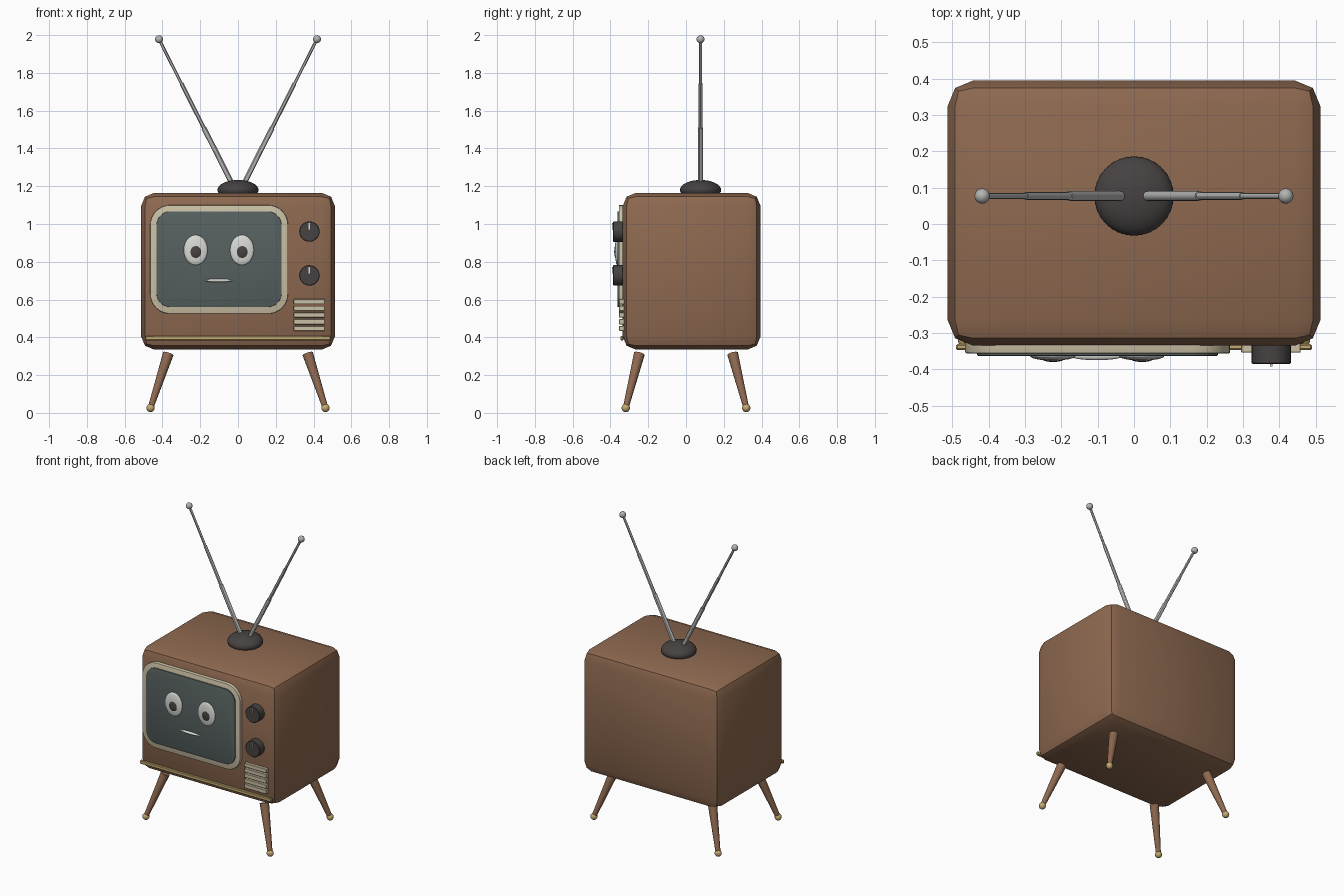
import bpy, bmesh, math
from mathutils import Vector, Matrix

cube = bpy.data.objects.get("Cube")
if cube:
    bpy.data.objects.remove(cube, do_unlink=True)


def material(name, rgb, rough=0.6):
    lin = [((c / 255 + 0.055) / 1.055) ** 2.4 for c in rgb]
    m = bpy.data.materials.new(name)
    m.use_nodes = True
    m.diffuse_color = (*lin, 1)
    bsdf = m.node_tree.nodes["Principled BSDF"]
    bsdf.inputs["Base Color"].default_value = (*lin, 1)
    bsdf.inputs["Roughness"].default_value = rough
    return m


WOOD = material("walnut brown", (142, 105, 80))
CREAM = material("cream", (203, 192, 165))
GLASS = material("screen grey green", (86, 97, 95))
DARK = material("charcoal", (70, 66, 65))
WHITE = material("eye white", (218, 218, 214))
CHROME = material("chrome grey", (178, 180, 178))
BRASS = material("brass", (196, 170, 112))


def finish(name, bm, mat, angle=30):
    bmesh.ops.recalc_face_normals(bm, faces=bm.faces[:])
    me = bpy.data.meshes.new(name)
    bm.to_mesh(me)
    bm.free()
    me.materials.append(mat)
    ob = bpy.data.objects.new(name, me)
    bpy.context.collection.objects.link(ob)
    bpy.ops.object.select_all(action='DESELECT')
    bpy.context.view_layer.objects.active = ob
    ob.select_set(True)
    bpy.ops.object.shade_smooth_by_angle(angle=math.radians(angle))
    return ob


def box(name, lo, hi, mat, bevel=0, segments=1):
    lo, hi = Vector(lo), Vector(hi)
    bm = bmesh.new()
    bmesh.ops.create_cube(bm, size=1, matrix=Matrix.Translation((lo + hi) / 2)
                          @ Matrix.Diagonal((*(hi - lo), 1)))
    if bevel:
        bmesh.ops.bevel(bm, geom=bm.edges[:], offset=bevel, segments=segments,
                        profile=0.5, affect='EDGES')
    return finish(name, bm, mat)


def ball(name, centre, radii, mat, u=24, v=12):
    bm = bmesh.new()
    bmesh.ops.create_uvsphere(bm, u_segments=u, v_segments=v, radius=1,
                              matrix=Matrix.Translation(centre) @ Matrix.Diagonal((*radii, 1)))
    return finish(name, bm, mat, 40)


def rod(name, a, b, ra, rb, mat, sides=16, bevel=0):
    # tapered cylinder from point a to point b
    a, b = Vector(a), Vector(b)
    d = b - a
    m = Matrix.Translation((a + b) / 2) @ d.to_track_quat('Z', 'Y').to_matrix().to_4x4()
    bm = bmesh.new()
    bmesh.ops.create_cone(bm, cap_ends=True, segments=sides, radius1=ra, radius2=rb,
                          depth=d.length, matrix=m)
    if bevel:
        rims = [e for e in bm.edges if any(len(f.verts) > 4 for f in e.link_faces)]
        bmesh.ops.bevel(bm, geom=rims, offset=bevel, segments=1, affect='EDGES')
    return finish(name, bm, mat)


def rounded_plate(name, x0, x1, z0, z1, radius, y_back, y_front, mat, bevel):
    # rounded rectangle in XZ, extruded forwards with a bevelled front rim
    bm = bmesh.new()
    corners = [(x1, z1, -1, -1), (x0, z1, 1, -1), (x0, z0, 1, 1), (x1, z0, -1, 1)]
    verts = []
    for q, (x, z, sx, sz) in enumerate(corners):
        for i in range(9):
            t = math.radians(90 * q + 90 * i / 8)
            verts.append(bm.verts.new((x + sx * radius + radius * math.cos(t), y_back,
                                       z + sz * radius + radius * math.sin(t))))
    back = bm.faces.new(verts)
    new = bmesh.ops.extrude_face_region(bm, geom=[back], use_keep_orig=True)["geom"]
    front = [v for v in new if isinstance(v, bmesh.types.BMVert)]
    bmesh.ops.translate(bm, verts=front, vec=(0, y_front - y_back, 0))
    rim = [e for e in bm.edges if all(abs(v.co.y - y_front) < 1e-6 for v in e.verts)]
    bmesh.ops.bevel(bm, geom=rim, offset=bevel, segments=2, profile=0.5, affect='EDGES')
    return finish(name, bm, mat)


# Cabinet
box("cabinet", (-0.513, -0.335, 0.335), (0.513, 0.395, 1.165), WOOD, 0.07, 2)

# Screen surround and screen
rounded_plate("screen_surround", -0.465, 0.265, 0.525, 1.10, 0.105, -0.32, -0.356, CREAM, 0.004)
rounded_plate("screen", -0.432, 0.231, 0.56, 1.067, 0.075, -0.34, -0.363, GLASS, 0.003)

# Face on the screen
for side, x in (("right", -0.224), ("left", 0.021)):
    ball(side + "_eye", (x, -0.363, 0.862), (0.063, 0.013, 0.08), WHITE)
    ball(side + "_pupil", (x + 0.001, -0.371, 0.853), (0.031, 0.009, 0.035), DARK)
ball("mouth", (-0.103, -0.363, 0.701), (0.074, 0.012, 0.009), WHITE)

# Control knobs with pointer marks
for label, z in (("upper", 0.96), ("lower", 0.728)):
    rod(label + "_knob", (0.378, -0.32, z), (0.378, -0.386, z), 0.054, 0.054, DARK, 32, 0.003)
    box(label + "_knob_pointer", (0.374, -0.393, z + 0.01), (0.382, -0.384, z + 0.045), WHITE)

# Speaker grille slats
for i in range(5):
    z = 0.447 + 0.0355 * i
    box(f"grille_slat_{i + 1}", (0.295, -0.325, z - 0.0135), (0.459, -0.354, z + 0.0135),
        CREAM, 0.002)

# Brass trim strip along the lower front
box("trim_strip", (-0.49, -0.347, 0.384), (0.49, -0.331, 0.408), BRASS, 0.004)

# Splayed legs with brass feet
for sy, row in ((-1, "front"), (1, "back")):
    for sx, side in ((1, "left"), (-1, "right")):
        foot = (sx * 0.463, sy * 0.319, 0.026)
        rod(f"{row}_{side}_leg", foot, (sx * 0.369, sy * 0.247, 0.313), 0.015, 0.029, WOOD, 16)
        ball(f"{row}_{side}_foot", foot, (0.022, 0.022, 0.022), BRASS, 16, 10)

# Antenna dome
AY = 0.077
ball("antenna_base", (0, AY, 1.18), (0.109, 0.109, 0.053), DARK, 32, 16)

# Telescopic antenna rods in three sections, with ball tips
for sx, side in ((1, "left"), (-1, "right")):
    start, end = Vector((sx * 0.022, AY, 1.195)), Vector((sx * 0.418, AY, 1.978))
    for n, (t0, t1, r) in enumerate(((0, 0.4, 0.0135), (0.4, 0.7, 0.0105), (0.7, 1, 0.008))):
        rod(f"{side}_antenna_section_{n + 1}", start.lerp(end, t0), start.lerp(end, t1),
            r, r, CHROME, 12)
    ball(f"{side}_antenna_tip", end, (0.021, 0.021, 0.021), CHROME, 16, 10)
